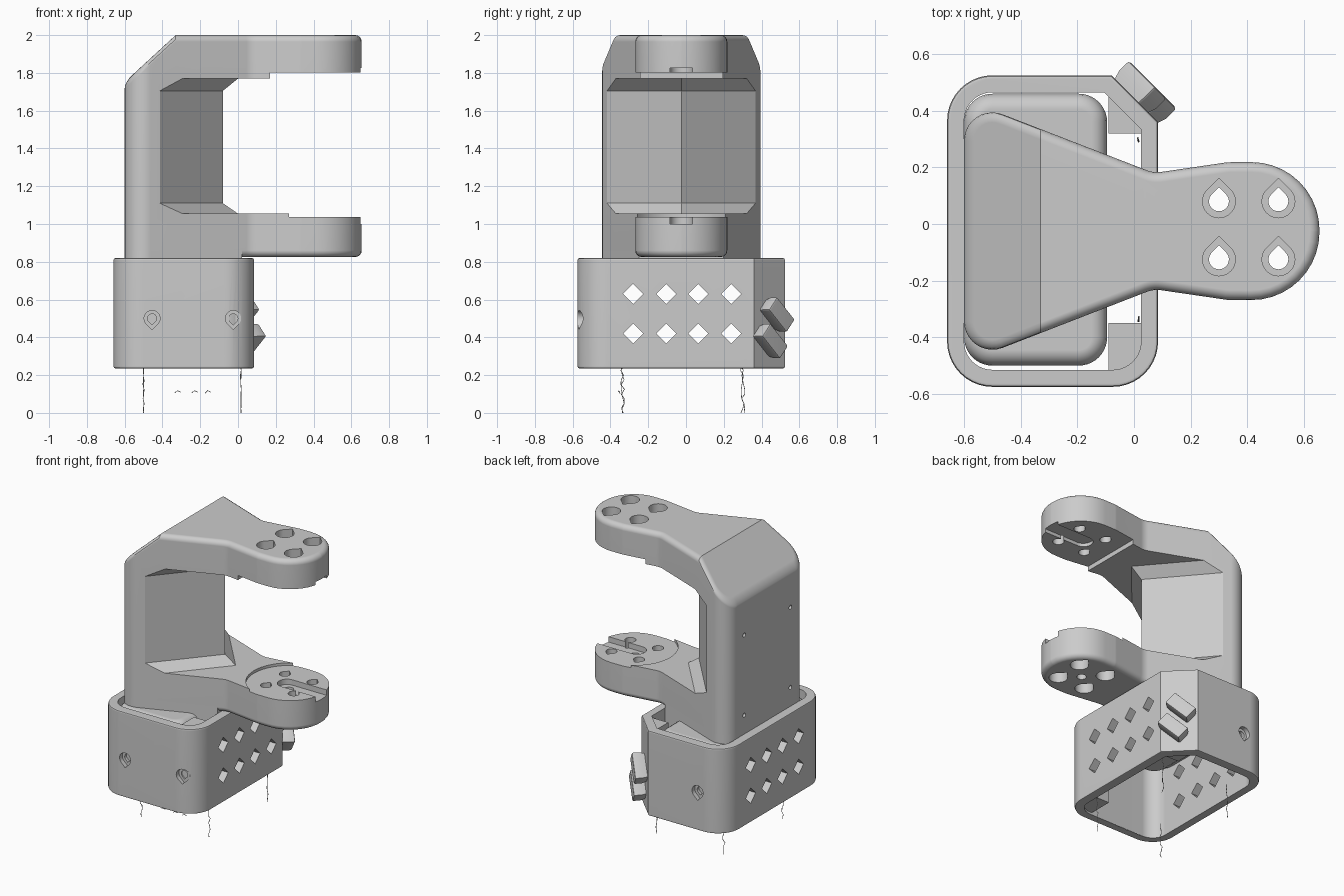
import bpy, bmesh, math, random
from mathutils import Matrix, Vector

if "Cube" in bpy.data.objects:
    bpy.data.objects.remove(bpy.data.objects["Cube"])

grey = bpy.data.materials.new("plain grey")
grey.use_nodes = True
grey.diffuse_color = (0.6, 0.6, 0.6, 1)
grey.node_tree.nodes["Principled BSDF"].inputs["Base Color"].default_value = (0.6, 0.6, 0.6, 1)
CY = -0.025          # centre line of the arms


def rounded(points, steps=10):
    """Closed outline from (x, y, radius) corners."""
    out = []
    for i, (x, y, r) in enumerate(points):
        p = Vector((x, y))
        a = (Vector(points[i - 1][:2]) - p).normalized()
        b = (Vector(points[(i + 1) % len(points)][:2]) - p).normalized()
        if r == 0:
            out.append(p)
            continue
        half = a.angle(b) / 2
        centre = p + (a + b).normalized() * r / math.sin(half)
        start = p + a * r / math.tan(half) - centre
        end = p + b * r / math.tan(half) - centre
        sweep = start.angle_signed(end)
        for k in range(steps + 1):
            out.append(centre + Matrix.Rotation(-sweep * k / steps, 2) @ start)
    return [p for i, p in enumerate(out) if (p - out[i - 1]).length > 1e-4]


def inset(outline, d):
    """Move a smooth counter-clockwise outline inwards."""
    out = []
    for i, p in enumerate(outline):
        t = (outline[(i + 1) % len(outline)] - outline[i - 1]).normalized()
        out.append(p + Vector((-t.y, t.x)) * d)
    return out


def teardrop(r, x=0, y=0):
    arc = [math.radians(135 + 270 * k / 24) for k in range(25)]
    return [(x + r * math.cos(t), y + r * math.sin(t)) for t in arc] + [(x, y + r * 1.414)]


def circle(r, x=0, y=0, n=48):
    return [(x + r * math.cos(math.tau * k / n), y + r * math.sin(math.tau * k / n)) for k in range(n)]


def box(x0, x1, y0, y1):
    return [(x0, y0), (x1, y0), (x1, y1), (x0, y1)]


def loft(name, layers, matrix=Matrix()):
    """Solid through outlines of equal length at (outline, z) levels."""
    bm = bmesh.new()
    rings = [[bm.verts.new((p[0], p[1], z)) for p in outline] for outline, z in layers]
    bm.faces.new(rings[0])
    bm.faces.new(rings[-1])
    for low, high in zip(rings, rings[1:]):
        for i in range(len(low)):
            bm.faces.new((low[i - 1], low[i], high[i], high[i - 1]))
    bmesh.ops.recalc_face_normals(bm, faces=bm.faces)
    bm.transform(matrix)
    mesh = bpy.data.meshes.new(name)
    bm.to_mesh(mesh)
    bm.free()
    mesh.materials.append(grey)
    obj = bpy.data.objects.new(name, mesh)
    bpy.context.collection.objects.link(obj)
    return obj


def prism(name, outline, z0, z1, matrix=Matrix()):
    return loft(name, [(outline, z0), (outline, z1)], matrix)


def filleted(name, outline, z0, z1, r):
    """Prism with round top and bottom edges."""
    turns = [math.pi / 2 * k / 4 for k in range(5)]
    low = [(inset(outline, r - r * math.sin(t)), z0 + r - r * math.cos(t)) for t in turns]
    high = [(inset(outline, r - r * math.cos(t)), z1 - r + r * math.sin(t)) for t in turns]
    return loft(name, low + high)


def apply(obj, mod):
    bpy.ops.object.select_all(action='DESELECT')
    bpy.context.view_layer.objects.active = obj
    obj.select_set(True)
    bpy.ops.object.modifier_apply(modifier=mod.name)


def cut(obj, cutter):
    mod = obj.modifiers.new("cut", 'BOOLEAN')
    mod.operation, mod.solver, mod.object = 'DIFFERENCE', 'EXACT', cutter
    apply(obj, mod)
    bpy.data.objects.remove(cutter)


def bevel(obj, width, angle):
    mod = obj.modifiers.new("bevel", 'BEVEL')
    mod.width, mod.segments, mod.angle_limit = width, 2, math.radians(angle)
    apply(obj, mod)


# Bracket: column with an upper and a lower arm
half = [(-0.6, 0.465, 0.1), (0.07, 0.205, 0.1), (0.33, 0.243, 0.1), (0.655, 0.245, 0.24)]
plan = rounded([(x, CY - y, r) for x, y, r in half] + [(x, CY + y, r) for x, y, r in reversed(half)])
bracket = filleted("bracket", plan, 0.825, 2.0, 0.035)

# Slope the top of the column down to the back
bm = bmesh.new()
bm.from_mesh(bracket.data)
bmesh.ops.bisect_plane(bm, geom=bm.verts[:] + bm.edges[:] + bm.faces[:],
                       plane_co=(-0.33, 0, 0), plane_no=(1, 0, 0))
for v in bm.verts:
    if v.co.z > 1.5 and v.co.x < -0.33:
        v.co.z -= (-0.33 - v.co.x) * 0.92
bm.to_mesh(bracket.data)
bm.free()


# Opening between the arms, leaving a wedge-shaped column with sloped gussets
def opening(s):
    return [(1, CY - 1), (1, CY + 1), (-0.93 + s, CY + 1), (-0.08 + s, CY), (-0.93 + s, CY - 1)]


cut(bracket, loft("opening", [(opening(0.08), 1.055), (opening(0), 1.11),
                              (opening(0), 1.705), (opening(0.08), 1.77)]))
cut(bracket, prism("lower_seat", circle(0.273, 0.41, CY), 1.037, 1.2))
cut(bracket, prism("upper_seat", box(0.17, 0.9, -0.6, 0.6), 1.6, 1.802))

# Slots running out of the arm ends
slot = rounded([(0.33, CY - 0.06, 0.059), (0.8, CY - 0.06, 0), (0.8, CY + 0.06, 0), (0.33, CY + 0.06, 0.059)])
cut(bracket, prism("slot", slot, 1.0, 1.2))
cut(bracket, prism("slot", slot, 1.7, 1.825))

# Mounting holes with counterbores
cut(bracket, prism("centre_hole", circle(0.03, 0.405, CY), 0.7, 1.2))
for x in (0.3, 0.51):
    for y in (0.08, -0.125):
        cut(bracket, prism("hole", teardrop(0.035, x, y), 0.7, 2.1))
        cut(bracket, prism("bore", teardrop(0.058, x, y), 1.9, 2.1))
        cut(bracket, prism("bore", teardrop(0.058, x, y), 0.7, 0.93))

# Small screw holes in the back of the column
ALONG_X = Matrix.Rotation(math.pi / 2, 4, 'Y')
for y in (CY - 0.25, CY + 0.25):
    for z in (0.95, 1.5):
        cut(bracket, prism("screw_hole", circle(0.014, n=16), -0.1, 0.08,
                           Matrix.Translation((-0.6, y, z)) @ ALONG_X))

# Column foot and its rounded flange inside the housing
foot = prism("column_foot", plan, 0.70, 0.861)
cut(foot, prism("foot_end", box(0.02, 1, -1, 1), 0, 1))
flange = filleted("column_flange", rounded([(-0.6, -0.5, 0.1), (-0.095, -0.5, 0.1),
                                            (-0.095, 0.46, 0.1), (-0.6, 0.46, 0.1)]), 0.685, 0.8, 0.055)


# Housing: open rounded tube with one chamfered corner
def tube(o, r):
    c = o * 0.414
    return rounded([(-0.66 + o, -0.575 + o, r), (0.085 - o, -0.575 + o, r), (0.085 - o, 0.36 - c, 0),
                    (-0.08 - c, 0.525 - o, 0), (-0.66 + o, 0.525 - o, r)])


housing = prism("housing", tube(0, 0.16), 0.235, 0.82)
bevel(housing, 0.012, 60)
cut(housing, prism("cavity", tube(0.06, 0.1), 0, 1))
for y in (-0.28, -0.105, 0.065, 0.24):
    for z in (0.42, 0.63):
        cut(housing, prism("vent", circle(0.053, n=4), -1, 1, Matrix.Translation((0, y, z)) @ ALONG_X))

# Corner posts inside the housing
front_post = prism("front_post", rounded([(-0.09, -0.54, 0), (0.05, -0.54, 0.12), (0.05, -0.35, 0),
                                          (-0.09, -0.35, 0)]), 0.25, 0.8)
back_post = prism("back_post", [(-0.09, 0.32), (0.05, 0.32), (0.05, 0.36), (-0.06, 0.475), (-0.09, 0.475)],
                  0.25, 0.8)

# Blind teardrop screw holes, two in front and one behind
for x, y in ((-0.455, -0.575), (-0.025, -0.575), (-0.455, 0.525)):
    place = Matrix.Translation((x, y, 0.5)) @ Matrix.Rotation(-math.pi / 2, 4, 'X')
    cut(housing, prism("bore", teardrop(0.042), -0.03, 0.03, place))
    cut(housing, prism("hole", teardrop(0.024), -0.05, 0.05, place))

# Tilted keys on the chamfer
h = math.sqrt(0.5)
axes = Matrix(((-h, 0, h), (h, 0, h), (0, 1, 0))).to_4x4()
keys = []
for name, u, z in (("upper_key", 0.015, 0.52), ("lower_key", -0.035, 0.38)):
    place = (Matrix.Translation((0.0025 - h * u, 0.4425 + h * u, z)) @ axes
             @ Matrix.Rotation(math.radians(-42), 4, 'Z'))
    key = loft(name, [(box(-0.075, 0.075, -0.035, 0.035), -0.03), (box(-0.09, 0.09, -0.046, 0.046), 0.03),
                      (box(-0.09, 0.09, -0.046, 0.046), 0.08)], place)
    bevel(key, 0.01, 40)
    keys.append(key)

# Smooth fillets, flat large faces, sharp edges
parts = [bracket, foot, flange, housing, front_post, back_post] + keys
bpy.ops.object.select_all(action='DESELECT')
for obj in parts:
    obj.select_set(True)
bpy.context.view_layer.objects.active = bracket
bpy.ops.object.shade_smooth_by_angle(angle=math.radians(28))
for obj in parts:
    obj.modifiers.new("flat_faces", 'WEIGHTED_NORMAL').keep_sharp = True

# Thin stray strands hanging under the housing
random.seed(4)


def strand(name, points):
    curve = bpy.data.curves.new(name, 'CURVE')
    curve.dimensions, curve.bevel_depth, curve.bevel_resolution = '3D', 0.002, 0
    spline = curve.splines.new('POLY')
    spline.points.add(len(points) - 1)
    for p, co in zip(spline.points, points):
        p.co = (*co, 1)
    curve.materials.append(grey)
    bpy.context.collection.objects.link(bpy.data.objects.new(name, curve))


for x, y in ((-0.5, -0.335), (0.015, -0.335), (0.015, 0.3), (-0.5, 0.3)):
    strand("strand", [(x + random.uniform(-0.003, 0.003), y + random.uniform(-0.012, 0.012), 0.25 * (1 - k / 10))
                      for k in range(11)])
for x in (-0.32, -0.23, -0.16):
    strand("scrap", [(x - 0.015, -0.35, 0.105), (x, -0.36, 0.118), (x + 0.015, -0.35, 0.11)])
